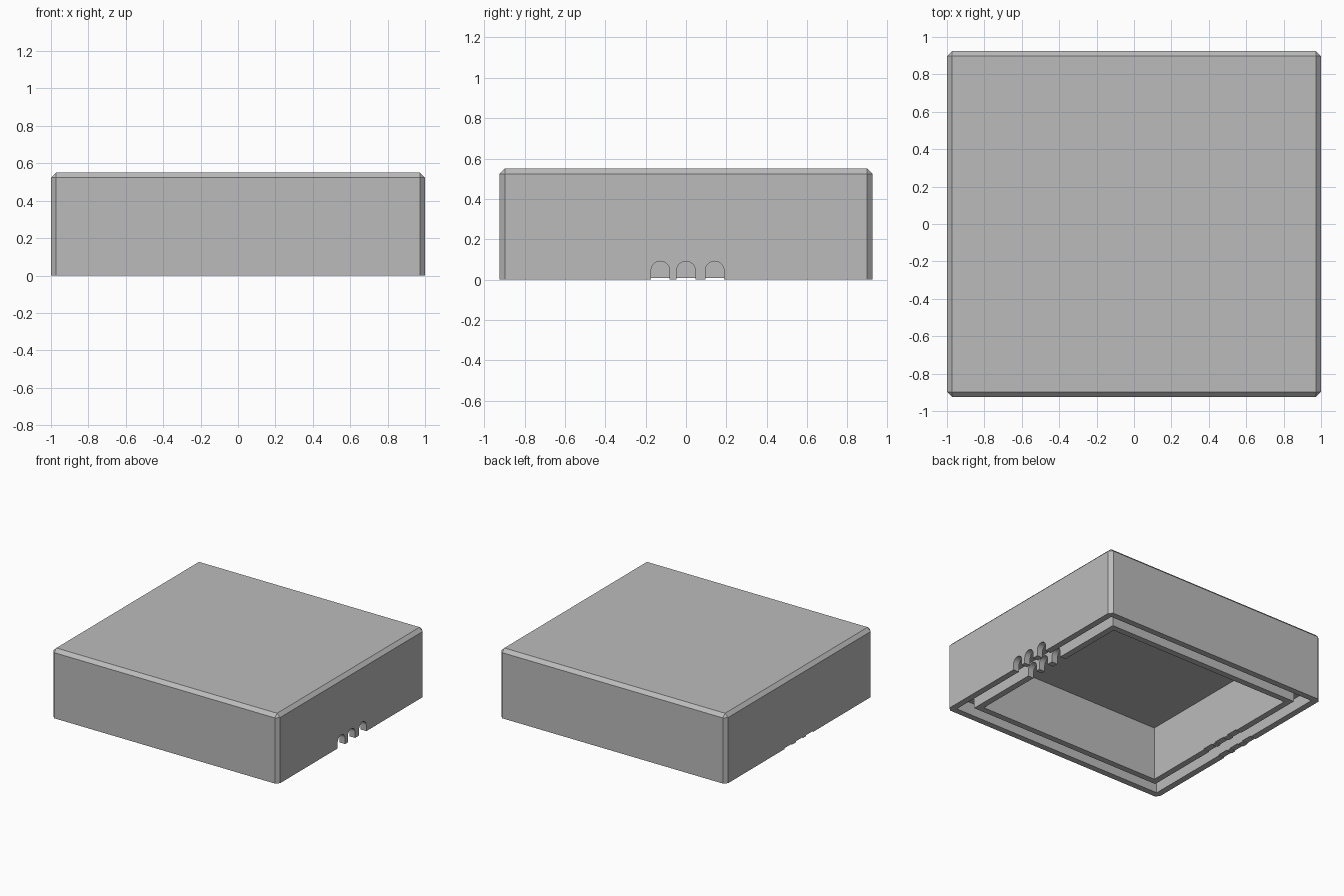
import bpy, bmesh, math
from mathutils import Matrix, Vector

if "Cube" in bpy.data.objects:
    bpy.data.objects.remove(bpy.data.objects["Cube"], do_unlink=True)

LENGTH, WIDTH, HEIGHT, CHAMFER = 2.0, 1.85, 0.55, 0.027
RIM, LIP_OUT, LIP_IN = 0.05, 0.14, 0.19     # insets from the outer wall
GROOVE_TOP, CAVITY_TOP = 0.10, 0.43

grey = bpy.data.materials.new("plain_grey")
grey.use_nodes = True
colour = (0.5, 0.5, 0.5, 1)
grey.diffuse_color = colour
grey.node_tree.nodes["Principled BSDF"].inputs["Base Color"].default_value = colour


def make_object(name, bm):
    bmesh.ops.recalc_face_normals(bm, faces=bm.faces)
    mesh = bpy.data.meshes.new(name)
    bm.to_mesh(mesh)
    bm.free()
    mesh.materials.append(grey)
    ob = bpy.data.objects.new(name, mesh)
    bpy.context.collection.objects.link(ob)
    return ob


def add_box(bm, centre, size):
    m = Matrix.Translation(centre) @ Matrix.Diagonal((*size, 1))
    return bmesh.ops.create_cube(bm, size=1, matrix=m)


def inset_box(name, inset, top):
    bm = bmesh.new()
    add_box(bm, (0, 0, top / 2 - 0.1),
            (LENGTH - 2 * inset, WIDTH - 2 * inset, top + 0.2))
    return make_object(name, bm)


def cut(target, cutter, operation="DIFFERENCE"):
    mod = target.modifiers.new(cutter.name, "BOOLEAN")
    mod.operation = operation
    mod.solver = "EXACT"
    mod.object = cutter
    cutter.hide_render = True
    cutter.hide_set(True)


# Outer shell, chamfered everywhere except around the open bottom
bm = bmesh.new()
add_box(bm, (0, 0, HEIGHT / 2), (LENGTH, WIDTH, HEIGHT))
edges = [e for e in bm.edges if any(v.co.z > 0.1 for v in e.verts)]
bmesh.ops.bevel(bm, geom=edges, offset=CHAMFER, segments=1, affect="EDGES")
lid = make_object("lid", bm)

# Groove between the rim and the inner lip, then the main cavity
groove = inset_box("groove_cutter", RIM, GROOVE_TOP)
cut(groove, inset_box("lip_cutter", LIP_OUT, GROOVE_TOP + 0.1))
cut(lid, groove)
cut(lid, inset_box("cavity_cutter", LIP_IN, CAVITY_TOP))

# Three arched cable notches through the left rim and lip,
# with a shallow relief under the opposite rim
RADIUS = 0.046
for i, y in enumerate((-0.127, 0.0, 0.142)):
    bm = bmesh.new()
    arch = [(y + RADIUS, -0.1)]
    for k in range(17):
        a = math.pi * k / 16
        arch.append((y + RADIUS * math.cos(a), 0.045 + RADIUS * math.sin(a)))
    arch.append((y - RADIUS, -0.1))
    face = bm.faces.new([bm.verts.new((0.75, p, q)) for p, q in arch])
    out = bmesh.ops.extrude_face_region(bm, geom=[face])
    moved = [v for v in out["geom"] if isinstance(v, bmesh.types.BMVert)]
    bmesh.ops.translate(bm, verts=moved, vec=Vector((0.35, 0, 0)))
    cut(lid, make_object(f"notch_cutter_{i + 1}", bm))
    bm = bmesh.new()
    add_box(bm, (-0.95, y, -0.046), (0.4, 2 * RADIUS, 0.108))
    cut(lid, make_object(f"relief_cutter_{i + 1}", bm))

# Bake the cuts and drop the cutters
bpy.context.view_layer.update()
result = bpy.data.meshes.new_from_object(
    lid.evaluated_get(bpy.context.evaluated_depsgraph_get()))
lid.modifiers.clear()
lid.data = result
for ob in [o for o in bpy.data.objects if "_cutter" in o.name]:
    bpy.data.objects.remove(ob, do_unlink=True)

bpy.ops.object.select_all(action="DESELECT")
lid.select_set(True)
bpy.context.view_layer.objects.active = lid
bpy.ops.object.shade_smooth_by_angle(angle=math.radians(25))
